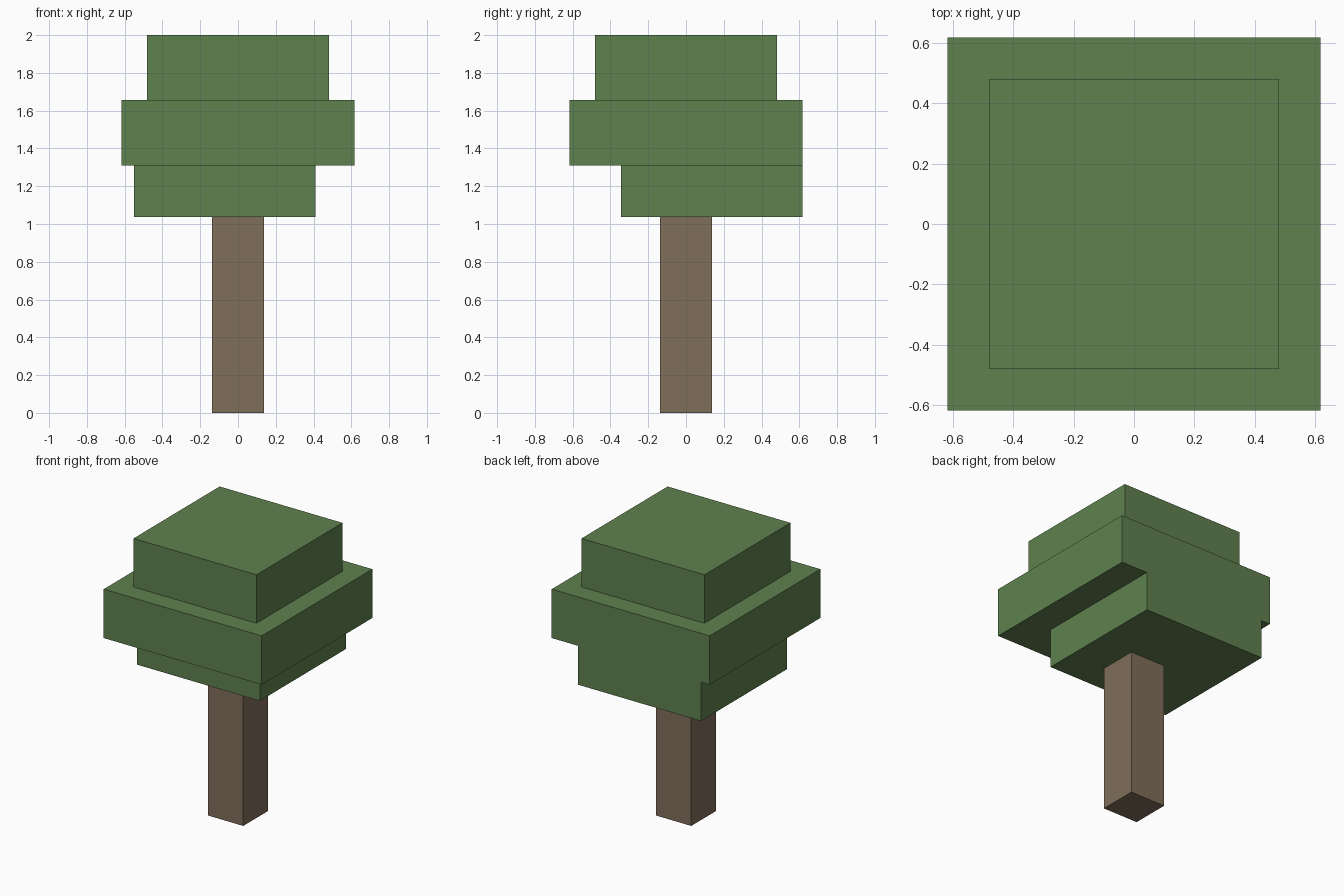
import bpy
from mathutils import Vector

old = bpy.data.objects.get("Cube")
if old:
    bpy.data.objects.remove(old, do_unlink=True)


def make_material(name, rgb):
    mat = bpy.data.materials.new(name)
    mat.use_nodes = True
    color = (*rgb, 1.0)
    mat.diffuse_color = color
    mat.node_tree.nodes["Principled BSDF"].inputs["Base Color"].default_value = color
    return mat


def make_box(name, low, high, mat):
    """Box spanning two opposite corners."""
    low, high = Vector(low), Vector(high)
    bpy.ops.mesh.primitive_cube_add(size=1, location=(low + high) / 2)
    obj = bpy.context.object
    obj.name = obj.data.name = name
    obj.scale = high - low
    bpy.ops.object.transform_apply(location=False, rotation=False, scale=True)
    obj.data.materials.append(mat)
    return obj


leaf_green = make_material("leaf green", (0.114, 0.218, 0.076))
bark_brown = make_material("bark brown", (0.212, 0.156, 0.100))

# Square trunk
make_box("trunk", (-0.137, -0.137, 0), (0.137, 0.137, 1.036), bark_brown)

# Stacked foliage; the lowest block is off-centre and flush with the back
make_box("lower_foliage", (-0.55, -0.343, 1.036), (0.411, 0.618, 1.311), leaf_green)
make_box("middle_foliage", (-0.618, -0.618, 1.311), (0.618, 0.618, 1.657), leaf_green)
make_box("upper_foliage", (-0.481, -0.481, 1.657), (0.481, 0.481, 2), leaf_green)
